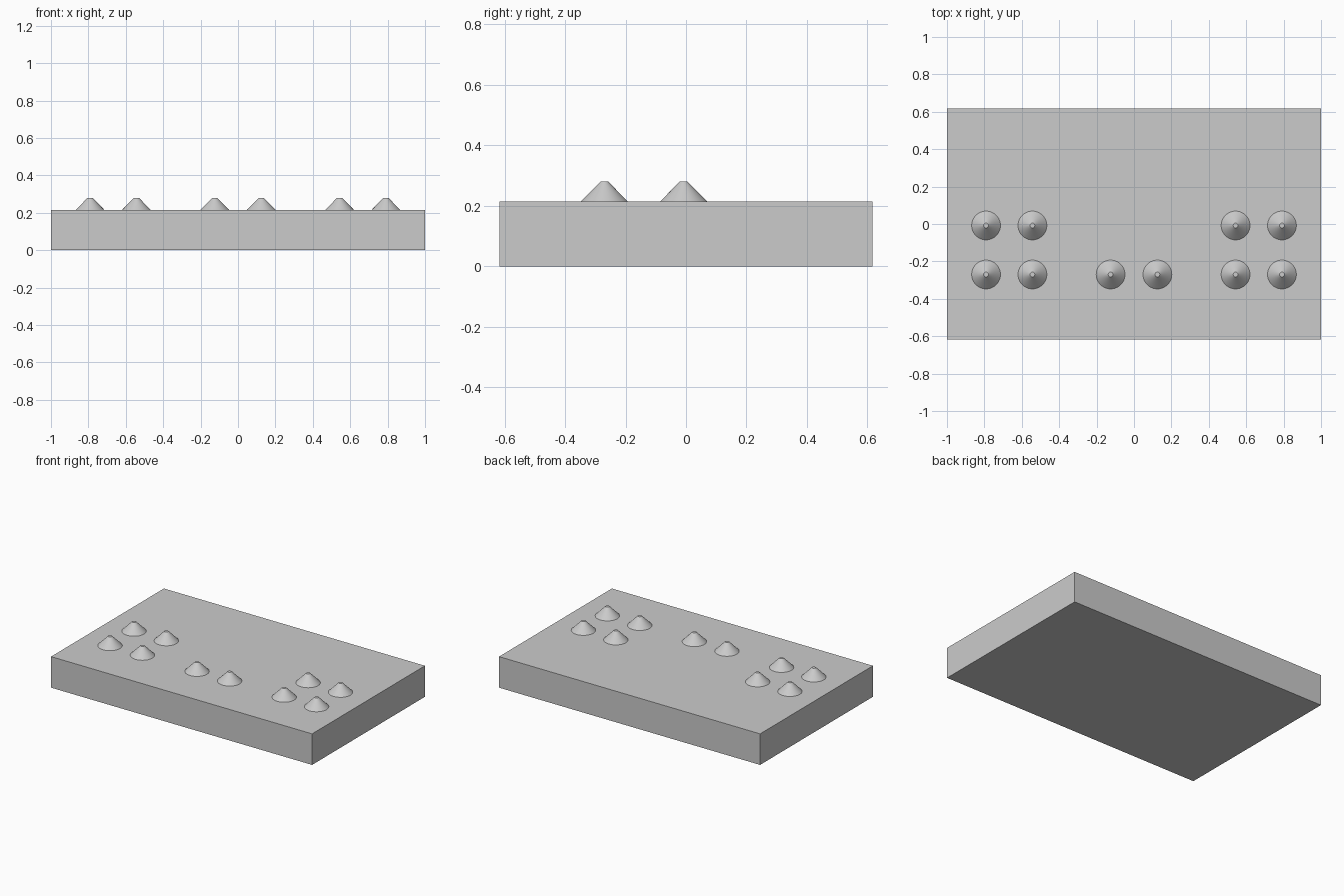
import bpy

cube = bpy.data.objects.get("Cube")
if cube:
    bpy.data.objects.remove(cube, do_unlink=True)

grey = bpy.data.materials.new("light grey")
grey.use_nodes = True
grey.diffuse_color = (0.6, 0.6, 0.6, 1)
grey.node_tree.nodes["Principled BSDF"].inputs["Base Color"].default_value = grey.diffuse_color

WIDTH, DEPTH, THICK = 2.0, 1.235, 0.215
STUD_HEIGHT, STUD_RADIUS, TIP_RADIUS = 0.065, 0.077, 0.013
FRONT_ROW, BACK_ROW = -0.27, -0.008


def add_stud(x, y, name):
    """Blunt conical stud standing on the slab."""
    bpy.ops.mesh.primitive_cone_add(
        vertices=48, radius1=STUD_RADIUS, radius2=TIP_RADIUS,
        depth=STUD_HEIGHT, location=(x, y, THICK + STUD_HEIGHT / 2))
    stud = bpy.context.object
    stud.name = name
    stud.data.materials.append(grey)
    bpy.ops.object.shade_smooth_by_angle()


# Slab
bpy.ops.mesh.primitive_cube_add(size=1, location=(0, 0, THICK / 2))
slab = bpy.context.object
slab.name = "slab"
slab.scale = (WIDTH, DEPTH, THICK)
bpy.ops.object.transform_apply(location=False, rotation=False, scale=True)
slab.data.materials.append(grey)

# Studs: a pair in the middle and a square of four at each end
for side, label in ((1, "left"), (-1, "right")):
    add_stud(side * 0.125, FRONT_ROW, f"middle_stud_{label}")
    for x, place in ((0.543, "inner"), (0.791, "outer")):
        add_stud(side * x, FRONT_ROW, f"front_{place}_stud_{label}")
        add_stud(side * x, BACK_ROW, f"back_{place}_stud_{label}")
